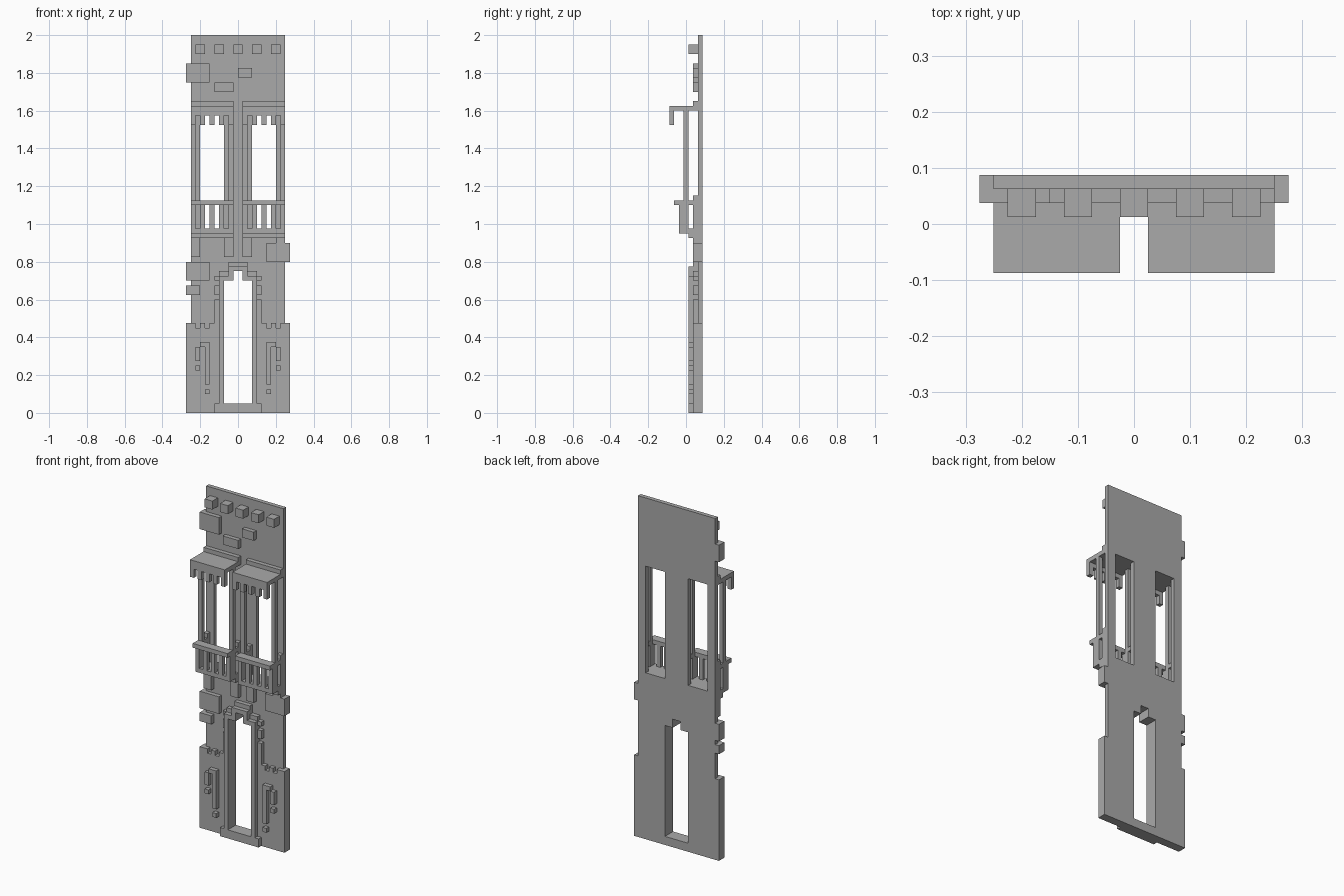
import bpy
import bmesh

U = 0.025      # building module
FRONT = -3.5   # module index of the foremost plane

if "Cube" in bpy.data.objects:
    bpy.data.objects.remove(bpy.data.objects["Cube"], do_unlink=True)

stone = bpy.data.materials.new("grey_stone")
stone.use_nodes = True
stone.diffuse_color = (0.4, 0.4, 0.4, 1)
stone.node_tree.nodes["Principled BSDF"].inputs["Base Color"].default_value = (0.4, 0.4, 0.4, 1)


def slab(name, y0, y1, rects, holes=()):
    """Upright slab: union of (x0, z0, x1, z1) rectangles minus holes, in modules."""
    shapes = list(rects) + list(holes)
    xs = sorted({v for r in shapes for v in (r[0], r[2])})
    zs = sorted({v for r in shapes for v in (r[1], r[3])})
    bm = bmesh.new()
    verts = {}
    y = (FRONT + (y0 + y1) / 2) * U

    def vert(x, z):
        if (x, z) not in verts:
            verts[x, z] = bm.verts.new((x * U, y, z * U))
        return verts[x, z]

    def inside(x, z, group):
        return any(a < x < c and b < z < d for a, b, c, d in group)

    for xa, xb in zip(xs, xs[1:]):
        for za, zb in zip(zs, zs[1:]):
            mx, mz = (xa + xb) / 2, (za + zb) / 2
            if inside(mx, mz, rects) and not inside(mx, mz, holes):
                bm.faces.new((vert(xa, za), vert(xb, za), vert(xb, zb), vert(xa, zb)))
    mesh = bpy.data.meshes.new(name)
    bm.to_mesh(mesh)
    bm.free()
    mesh.materials.append(stone)
    obj = bpy.data.objects.new(name, mesh)
    bpy.context.collection.objects.link(obj)
    mod = obj.modifiers.new("thickness", 'SOLIDIFY')
    mod.thickness = (y1 - y0) * U
    mod.offset = 0
    return obj


def both(rects):
    """Rectangles together with their mirror images across x = 0."""
    return list(rects) + [(-c, b, -a, d) for a, b, c, d in rects]


# Openings and projecting edge stones
door = [(-3, 2, 3, 28), (-1, 28, 1, 30)]
windows = both([(3, 39, 8, 64)])
plinth = (-11, 0, 11, 19)
edge_stones = [(-11, 70, -6, 74), (-11, 28, -6, 32), (-11, 25, -8, 27), (6, 32, 11, 36)]

# Main wall and raised plinth with a notched top
slab("wall", 6, 7, [(-10, 0, 10, 80), plinth] + edge_stones, door + windows)
notches = both([(8, 18, 9, 19), (6, 18, 7, 19)])
slab("plinth_and_door_surround", 5, 6,
     [plinth, (-5, 0, 5, 24), (-4, 0, 4, 30), (-2, 0, 2, 32)], door + notches)

# Door frame with threshold and stepped arch
slab("door_frame", 4, 5, [(-5, 0, 5, 2), (-4, 0, 4, 29), (-2, 28, 2, 31)], door)

# Loose stones on the wall
slab("wall_stones", 5, 6, edge_stones + [(0, 71, 3, 73), (-5, 68, -1, 70)])
slab("door_side_stones", 5, 6, both([(4, 25, 5, 27), (4, 28, 5, 29)]))

# Plinth ornaments
slab("plinth_ornaments", 4, 5, both([
    (6, 6, 7, 15), (7, 14, 8, 15), (8, 11, 9, 14), (8, 9, 9, 10), (6, 4, 7, 5)]))

# Row of dentils along the top
for i in range(5):
    x = -9 + 4 * i
    slab(f"top_dentil_{i + 1}", 4, 6, [(x, 76, x + 2, 78)])

# Two matching balconies with canopies
for side, x0 in (("right", -10), ("left", 1)):
    x1 = x0 + 9
    ends = (x0, x1 - 1)
    teeth = range(x0, x1, 2)

    # Canopy: ledge, roof and toothed valance
    slab(f"{side}_canopy_ledge", 5, 6, [(x0, 65, x1, 66)])
    slab(f"{side}_canopy_roof", 0, 6, [(x0, 64, x1, 65)])
    slab(f"{side}_canopy_valance", 0, 1,
         [(x0, 63, x1, 64)] + [(x, 61, x + 1, 63) for x in teeth])

    # Columns between floor and canopy
    slab(f"{side}_columns", 3, 4, [(x, 39, x + 1, 64) for x in ends])

    # Balcony floor, railing and wall posts
    slab(f"{side}_balcony_floor", 2, 6, [(x0, 38, x1, 39)])
    slab(f"{side}_balusters", 2, 3, [(x, 39, x + 1, 44) for x in teeth])
    slab(f"{side}_front_rail", 1, 3, [(x0, 44, x1, 45)])
    slab(f"{side}_side_rails", 3, 5, [(x, 44, x + 1, 45) for x in ends])
    slab(f"{side}_wall_posts", 5, 6, [(x, 39, x + 1, 46) for x in ends])

    # Supports beneath the floor
    slab(f"{side}_support_ledge", 4, 6, [(x0, 37, x1, 38)])
    slab(f"{side}_corbels", 5, 6, [(x0, 33, x0 + 2, 37), (x1 - 2, 33, x1, 37)])
